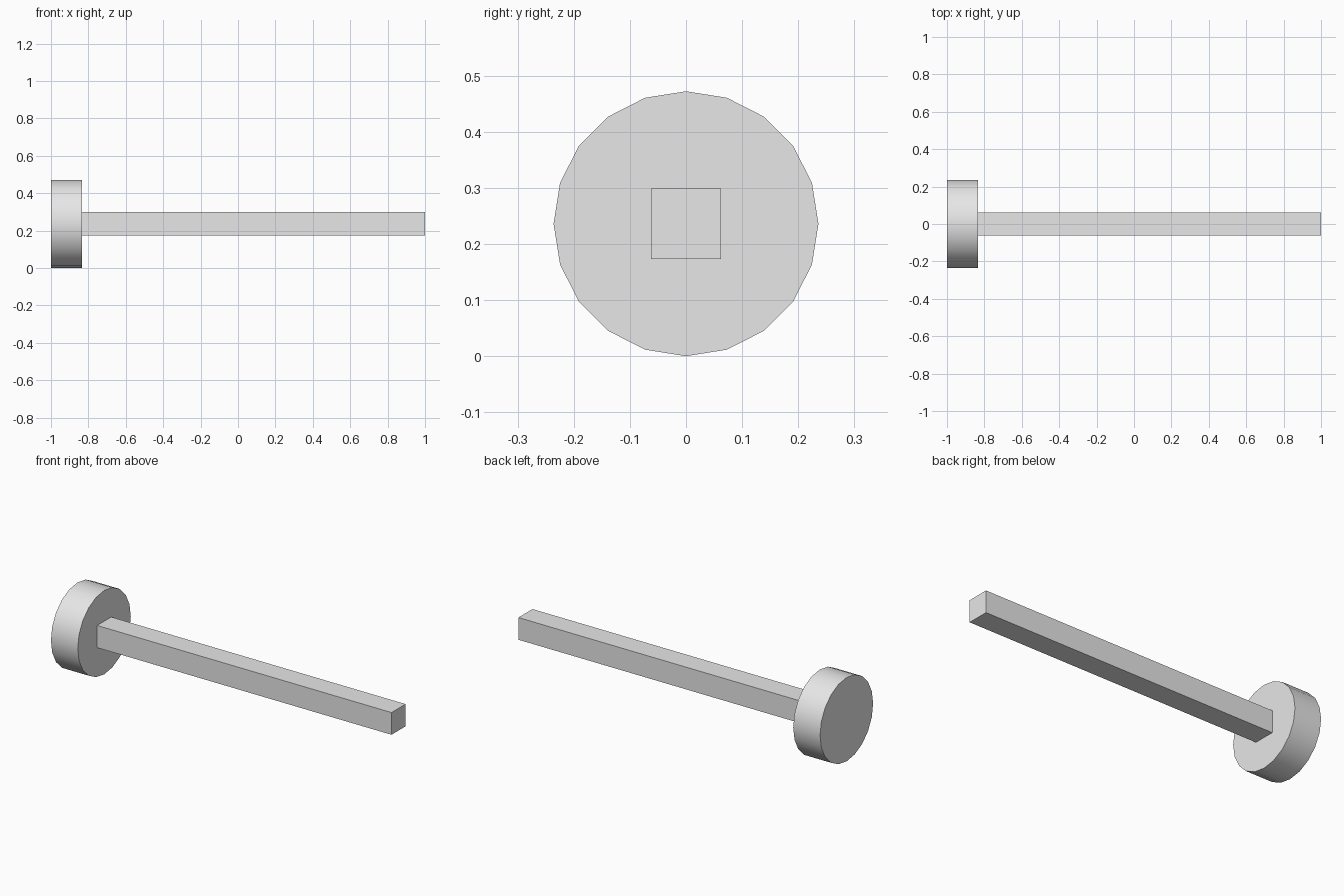
import bpy
import math

default = bpy.data.objects.get("Cube")
if default:
    bpy.data.objects.remove(default, do_unlink=True)

RADIUS = 0.236
HEAD_END = -0.833
SHAFT_WIDTH = 0.125

# Single grey material
grey = bpy.data.materials.new("light_grey")
grey.use_nodes = True
colour = (0.8, 0.8, 0.8, 1)
grey.diffuse_color = colour
grey.node_tree.nodes["Principled BSDF"].inputs["Base Color"].default_value = colour


def finish(name):
    """Name the active object, apply its transform and colour it."""
    obj = bpy.context.object
    obj.name = obj.data.name = name
    bpy.ops.object.transform_apply(location=False, rotation=True, scale=True)
    obj.data.materials.append(grey)
    return obj


# Round head: a disc lying along x, smooth around the rim
bpy.ops.mesh.primitive_cylinder_add(
    vertices=20, radius=RADIUS, depth=HEAD_END + 1,
    location=((HEAD_END - 1) / 2, 0, RADIUS), rotation=(0, math.pi / 2, 0))
finish("round_head")
bpy.ops.object.shade_smooth_by_angle(angle=math.radians(30))

# Square shaft from the head to the tip
bpy.ops.mesh.primitive_cube_add(size=1, location=((HEAD_END + 1) / 2, 0, RADIUS))
bpy.context.object.scale = (1 - HEAD_END, SHAFT_WIDTH, SHAFT_WIDTH)
finish("square_shaft")
